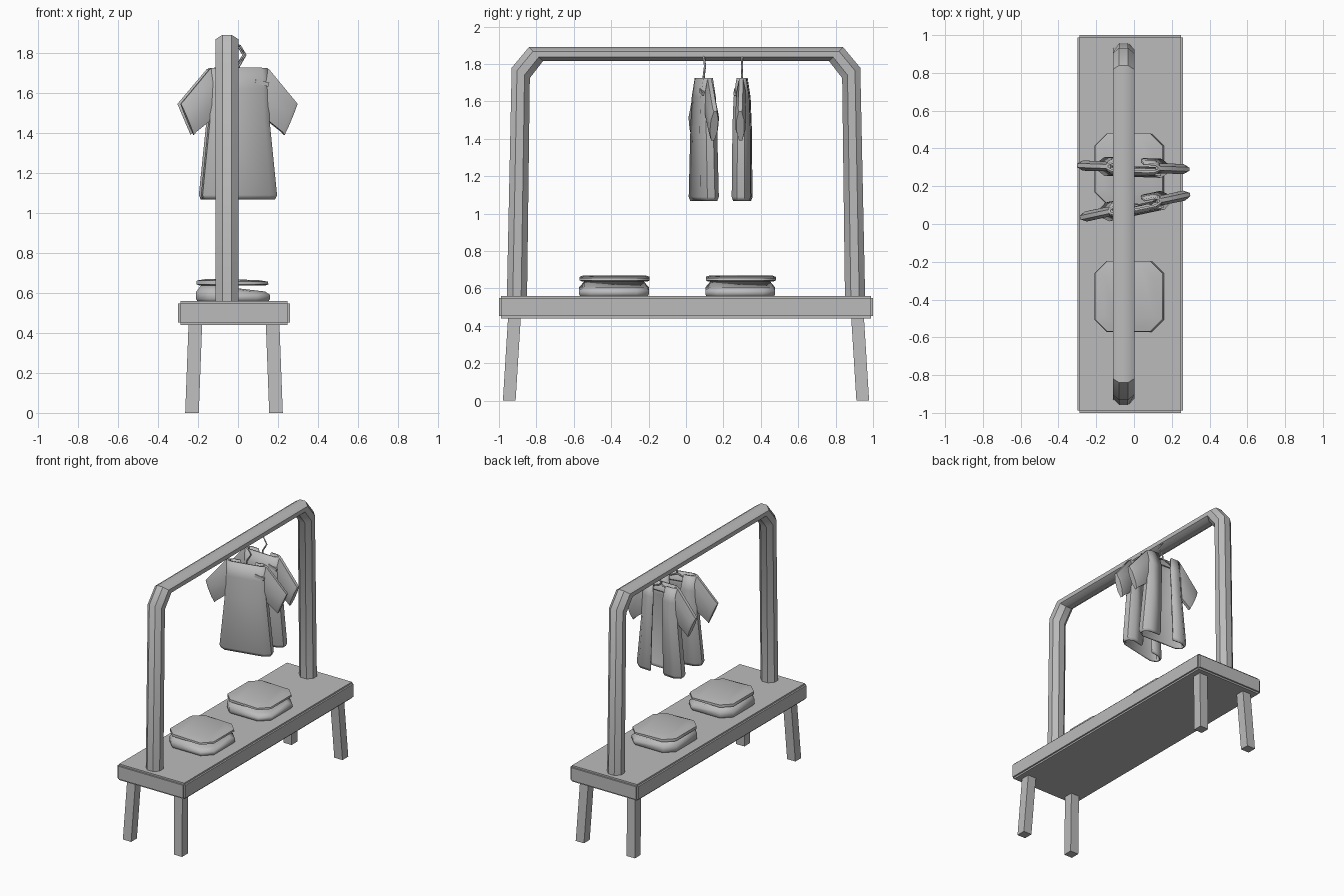
import bpy, bmesh, math
from mathutils import Vector, Matrix

if "Cube" in bpy.data.objects:
    bpy.data.objects.remove(bpy.data.objects["Cube"])

GREY = (0.5, 0.5, 0.5, 1)
mat = bpy.data.materials.new("plain grey")
mat.use_nodes = True
mat.diffuse_color = GREY
mat.node_tree.nodes["Principled BSDF"].inputs["Base Color"].default_value = GREY


def finish(name, bm, smooth=35, place=Matrix()):
    bmesh.ops.recalc_face_normals(bm, faces=bm.faces)
    mesh = bpy.data.meshes.new(name)
    bm.to_mesh(mesh)
    bm.free()
    mesh.materials.append(mat)
    obj = bpy.data.objects.new(name, mesh)
    bpy.context.collection.objects.link(obj)
    obj.matrix_world = place
    bpy.ops.object.select_all(action="DESELECT")
    obj.select_set(True)
    bpy.context.view_layer.objects.active = obj
    if smooth:
        bpy.ops.object.shade_smooth_by_angle(angle=math.radians(smooth))
    return obj


def skin(bm, rings, closed=True, caps=True):
    """Join rings of points with quads."""
    rows = [[bm.verts.new(p) for p in ring] for ring in rings]
    n = len(rows[0])
    for a, b in zip(rows, rows[1:]):
        for i in range(n if closed else n - 1):
            j = (i + 1) % n
            bm.faces.new((a[i], a[j], b[j], b[i]))
    if caps:
        bm.faces.new(rows[0])
        bm.faces.new(rows[-1])


def section(p, q, side, sides):
    """Flat-sided ring spanning points p to q, with half-width vector side."""
    p, q, side = Vector(p), Vector(q), Vector(side)
    grow = 1 / math.cos(math.pi / sides)
    turns = [2 * math.pi * (i + 0.5) / sides for i in range(sides)]
    return [(p + q) / 2 + (p - q) / 2 * math.cos(t) * grow
            + side * math.sin(t) * grow for t in turns]


# Bench top with softened edges
bm = bmesh.new()
bmesh.ops.create_cube(bm, size=1, matrix=Matrix.Translation((-0.02, 0, 0.5))
                      @ Matrix.Diagonal((0.56, 2, 0.12, 1)))
bmesh.ops.bevel(bm, geom=bm.edges[:], offset=0.012, segments=2, affect="EDGES")
finish("bench_top", bm, 50)

# Four splayed square legs
for side, sx in (("left", 1), ("right", -1)):
    for end, sy in (("front", -1), ("back", 1)):
        bm = bmesh.new()
        rings = []
        for z, x, y in ((0, 0.21, 0.945), (0.45, 0.193, 0.917)):
            c = Vector((-0.02 + sx * x, sy * y, z))
            d = Vector((0.034, 0, 0))
            rings.append(section(c + d, c - d, (0, 0.034, 0), 4))
        skin(bm, rings)
        finish(f"{end}_{side}_leg", bm, 0)

# Rail frame: outer and inner corner points, mirrored front to back
half = [((0.958, 0.54), (0.85, 0.54)), ((0.932, 1.78), (0.835, 1.725)),
        ((0.84, 1.89), (0.765, 1.815))]
spans = [(-1, s) for s in half] + [(1, s) for s in reversed(half)]
bm = bmesh.new()
skin(bm, [section((-0.055, k * o[0], o[1]), (-0.055, k * i[0], i[1]),
                  (0.057, 0, 0), 8) for k, (o, i) in spans])
finish("hanging_rail", bm, 40)


# Folded clothes: chamfered slabs that sag towards the left side
def folded_layer(name, cx, cy, rows, sag):
    bm = bmesh.new()
    rings = []
    for z, hx, hy, drop in rows:
        c = 0.065
        quarter = [(hx, hy - c), (hx - c, hy)]
        pts = quarter + [(-x, y) for x, y in reversed(quarter)]
        pts += [(-x, -y) for x, y in pts]
        rings.append([(cx + x, cy + y, z - sag * drop * (x > 0)) for x, y in pts])
    skin(bm, rings)
    finish(name, bm, 60)


for label, cy in (("front", -0.385), ("back", 0.29)):
    folded_layer(f"{label}_folded_bottom", -0.025, cy,
                 [(0.555, 0.175, 0.18, 0), (0.57, 0.185, 0.187, 0),
                  (0.605, 0.185, 0.187, 0.5), (0.637, 0.16, 0.16, 1)], 0.03)
    folded_layer(f"{label}_folded_top", -0.028, cy + 0.003,
                 [(0.637, 0.165, 0.175, 0), (0.643, 0.18, 0.187, 0),
                  (0.662, 0.178, 0.187, 0.6), (0.67, 0.13, 0.165, 0.6)], 0.01)


# Open jacket on a hanger
def jacket(label, place):
    # Body shell, open along the middle of its far side
    bm = bmesh.new()
    rings = []
    for z, w, d, gap in ((1.07, 0.176, 0.038, 0.06), (1.09, 0.185, 0.045, 0.055),
                         (1.46, 0.147, 0.042, 0.045), (1.62, 0.142, 0.036, 0.04),
                         (1.725, 0.138, 0.02, 0.055)):
        right = [(gap, d), (w * 0.8, d), (w, d * 0.4), (w, -d * 0.4),
                 (w * 0.8, -d)]
        loop = right + [(-x, y) for x, y in reversed(right)]
        rings.append([(x, y, z) for x, y in loop])
    skin(bm, rings, closed=False, caps=False)
    body = finish(f"{label}_jacket_body", bm, 50, place)
    thick = body.modifiers.new("cloth", "SOLIDIFY")
    thick.thickness = 0.012
    thick.offset = 0

    # Short sleeves
    for side, k in (("left", 1), ("right", -1)):
        bm = bmesh.new()
        skin(bm, [section((k * 0.12, 0, 1.725), (k * 0.12, 0, 1.49), (0, 0.018, 0), 8),
                  section((k * 0.15, 0, 1.72), (k * 0.15, 0, 1.46), (0, 0.026, 0), 8),
                  section((k * 0.285, 0, 1.56), (k * 0.22, 0, 1.405), (0, 0.027, 0), 8),
                  section((k * 0.298, 0, 1.545), (k * 0.232, 0, 1.39), (0, 0.02, 0), 8)])
        finish(f"{label}_jacket_{side}_sleeve", bm, 50, place)

    # Hanger: bent hook and two sloping arms with a cross bar
    curve = bpy.data.curves.new(f"{label}_hanger", "CURVE")
    curve.dimensions = "3D"
    curve.bevel_depth = 0.006
    curve.bevel_resolution = 0
    curve.use_fill_caps = True
    curve.materials.append(mat)
    hook = [(-0.03, 1.84), (0.005, 1.835), (0.033, 1.79), (0, 1.735), (0, 1.71)]
    arms = [(0, 1.715), (0.13, 1.66), (-0.13, 1.66), (0, 1.715)]
    for path in (hook, arms):
        spline = curve.splines.new("POLY")
        spline.points.add(len(path) - 1)
        for point, (x, z) in zip(spline.points, path):
            point.co = (x, 0, z, 1)
    obj = bpy.data.objects.new(f"{label}_hanger", curve)
    bpy.context.collection.objects.link(obj)
    obj.matrix_world = place

    # Small chest tab
    bm = bmesh.new()
    bmesh.ops.create_cube(bm, size=1, matrix=Matrix.Translation((0.11, -0.034, 1.65))
                          @ Matrix.Rotation(0.25, 4, "Y")
                          @ Matrix.Diagonal((0.07, 0.012, 0.02, 1)))
    finish(f"{label}_jacket_tab", bm, 0, place)


for label, x, y, turn in (("front", 0.005, 0.095, 12), ("back", -0.005, 0.3, -2)):
    jacket(label, Matrix.Translation((x, y, 0))
           @ Matrix.Rotation(math.radians(turn), 4, "Z"))
